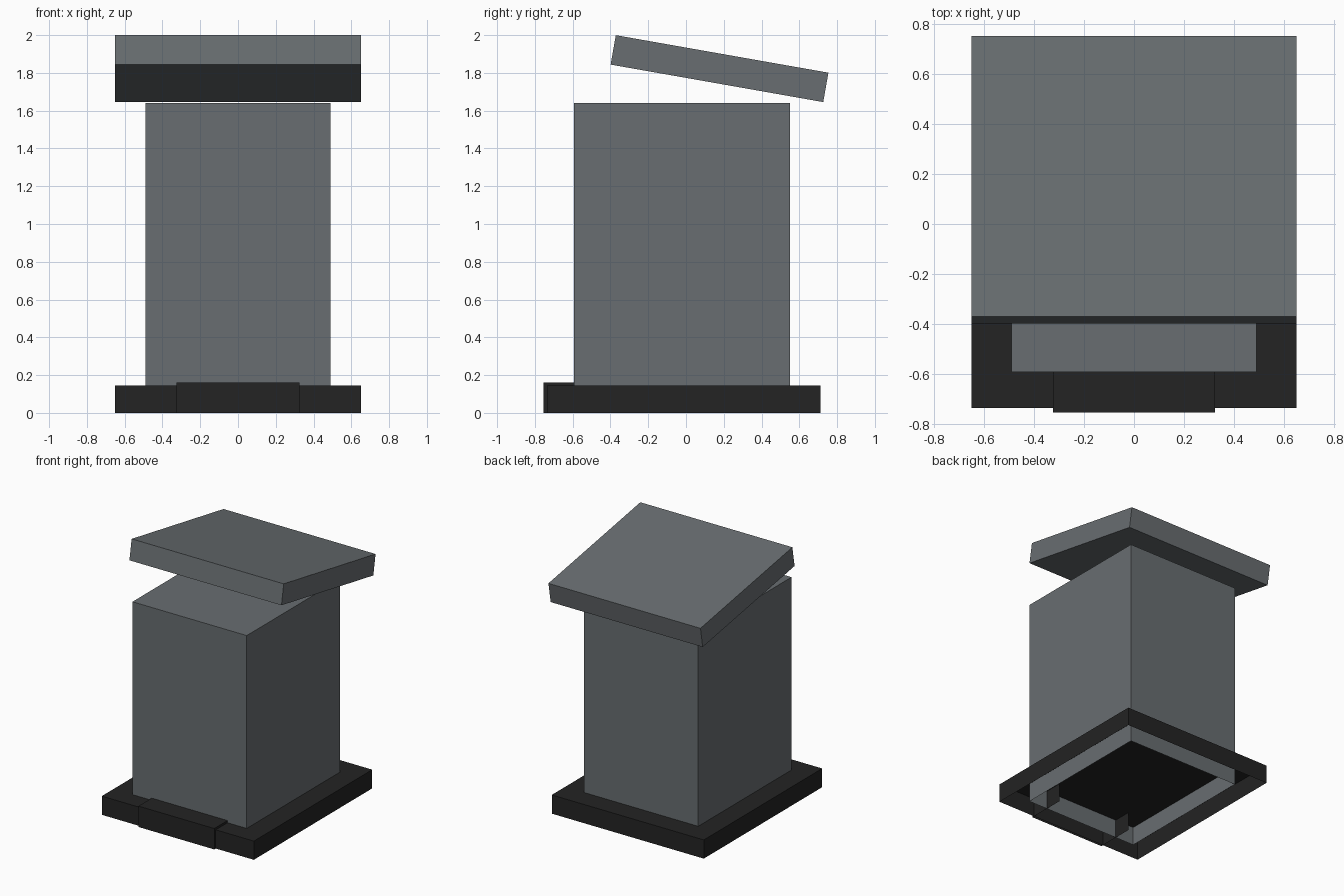
import bpy, bmesh, math
from mathutils import Vector

if "Cube" in bpy.data.objects:
    bpy.data.objects.remove(bpy.data.objects["Cube"])


def material(name, rgb):
    m = bpy.data.materials.new(name)
    m.diffuse_color = (*rgb, 1)
    m.use_nodes = True
    m.node_tree.nodes["Principled BSDF"].inputs["Base Color"].default_value = m.diffuse_color
    return m


grey = material("slate grey", (0.140, 0.155, 0.165))
black = material("soft black", (0.017, 0.017, 0.017))


def box(name, x, y, z, mat, open_sides=(), tilt=0):
    """Box between (min, max) pairs; faces looking along open_sides are left out."""
    lo, hi = Vector((x[0], y[0], z[0])), Vector((x[1], y[1], z[1]))
    bm = bmesh.new()
    bmesh.ops.create_cube(bm, size=1)
    bmesh.ops.scale(bm, vec=hi - lo, verts=bm.verts)
    bm.normal_update()
    gone = [f for f in bm.faces
            if any(f.normal.dot(Vector(d)) > 0.9 for d in open_sides)]
    bmesh.ops.delete(bm, geom=gone, context='FACES')
    mesh = bpy.data.meshes.new(name)
    bm.to_mesh(mesh)
    bm.free()
    mesh.materials.append(mat)
    ob = bpy.data.objects.new(name, mesh)
    ob.location = (lo + hi) / 2
    ob.rotation_euler.x = math.radians(tilt)
    bpy.context.collection.objects.link(ob)
    return ob


DOWN, BACK = (0, 0, -1), (0, 1, 0)

# Hollow plinth, open underneath
box("base", (-0.652, 0.652), (-0.737, 0.713), (0, 0.145), black, [DOWN])

# Front step plate running back into the body, open below and behind
box("front_step", (-0.325, 0.325), (-0.755, -0.45), (0, 0.162), black, [DOWN, BACK])

# Main cabinet, reaching the ground inside the plinth
box("body", (-0.49, 0.49), (-0.593, 0.55), (0, 1.64), grey, [DOWN])

# Floating roof slab, sloping down to the back
cy, cz, length, thick = 0.1775, 1.8225, 1.143, 0.158
box("roof", (-0.652, 0.652), (cy - length / 2, cy + length / 2),
    (cz - thick / 2, cz + thick / 2), grey, tilt=-10)
